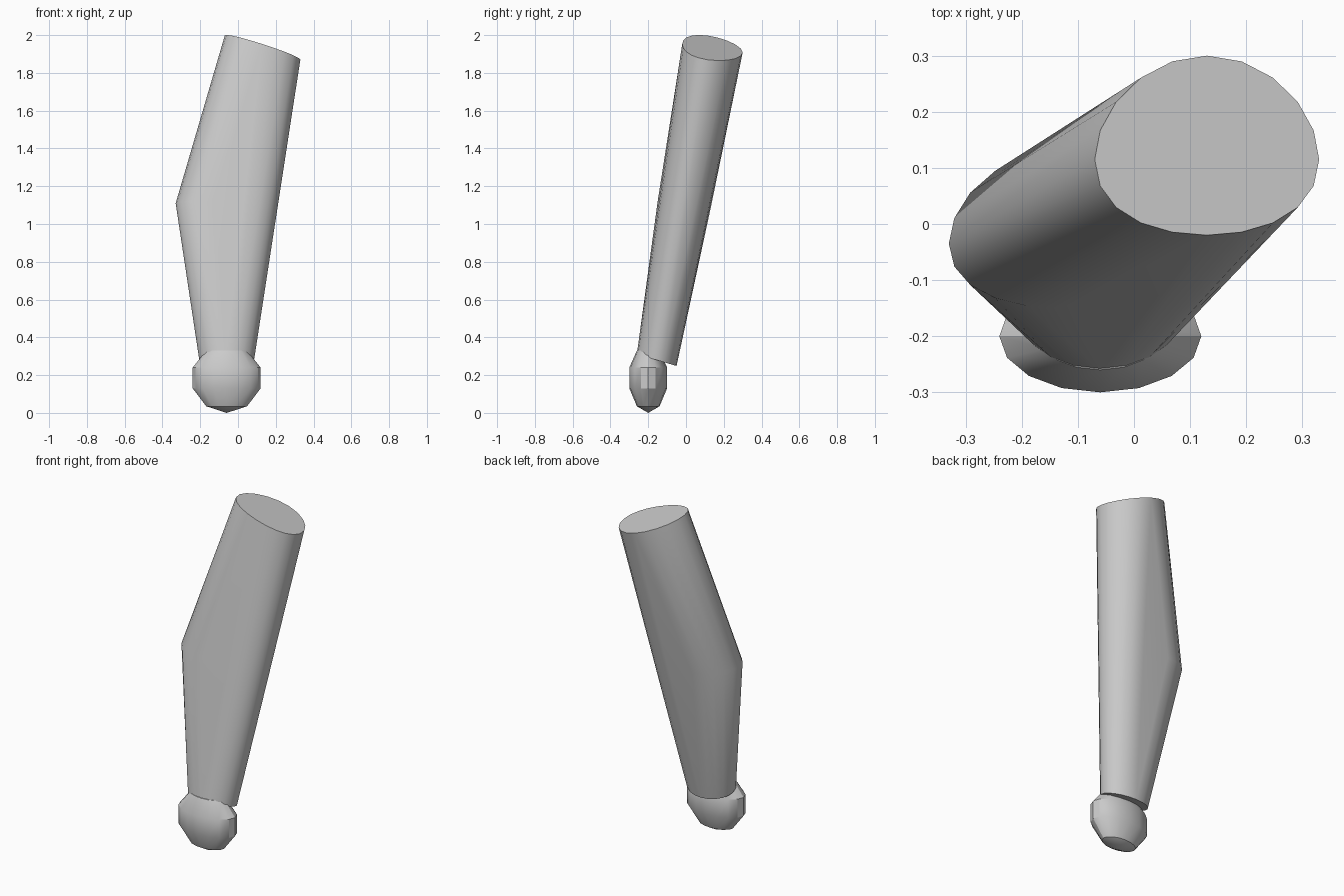
import bpy, bmesh
from math import sin, cos, pi, radians

cube = bpy.data.objects.get("Cube")
if cube:
    bpy.data.objects.remove(cube, do_unlink=True)

grey = bpy.data.materials.new("plain grey")
grey.use_nodes = True
color = (0.6, 0.6, 0.6, 1)
grey.diffuse_color = color
grey.node_tree.nodes["Principled BSDF"].inputs["Base Color"].default_value = color


def ring(bm, center, rx, ry, sides, slope_x=0, slope_y=0, egg=0):
    """Oval ring on a tilted plane; egg shifts the widest part forward."""
    verts = []
    for i in range(sides):
        a = 2 * pi * i / sides
        x = rx * cos(a)
        y = ry * sin(a) - egg * cos(a) ** 2
        verts.append(bm.verts.new((center[0] + x, center[1] + y,
                                   center[2] + slope_x * x + slope_y * y)))
    return verts


def finish(bm, name, angle):
    bmesh.ops.recalc_face_normals(bm, faces=bm.faces)
    mesh = bpy.data.meshes.new(name)
    bm.to_mesh(mesh)
    bm.free()
    obj = bpy.data.objects.new(name, mesh)
    bpy.context.collection.objects.link(obj)
    mesh.materials.append(grey)
    bpy.ops.object.select_all(action='DESELECT')
    obj.select_set(True)
    bpy.context.view_layer.objects.active = obj
    bpy.ops.object.shade_smooth_by_angle(angle=radians(angle))


# Arm: one taut skin around the shoulder, elbow and wrist ovals
bm = bmesh.new()
ring(bm, (0.13, 0.14, 1.93), 0.2, 0.16, 20, -0.32, -0.14, 0.025)
ring(bm, (-0.13, -0.01, 1.1), 0.2, 0.14, 20, -0.03, -0.14, 0.025)
ring(bm, (-0.06, -0.155, 0.28), 0.145, 0.105, 20, 0, -0.3)
hull = bmesh.ops.convex_hull(bm, input=bm.verts)
inside = {g for g in hull["geom_interior"] + hull["geom_unused"]
          if isinstance(g, bmesh.types.BMVert)}
bmesh.ops.delete(bm, geom=list(inside), context='VERTS')
bmesh.ops.dissolve_limit(bm, angle_limit=radians(0.3), verts=bm.verts, edges=bm.edges)
finish(bm, "arm", 30)

# Hand: flattened faceted ball with pointed poles
bm = bmesh.new()
SIDES = 16
rings = [ring(bm, (-0.06, -0.2, z), 0.18 * r, 0.1 * r, SIDES)
         for z, r in ((0.035, 0.6), (0.13, 1), (0.24, 1), (0.33, 0.6))]
for low, high in zip(rings, rings[1:]):
    for i in range(SIDES):
        j = (i + 1) % SIDES
        bm.faces.new((low[i], low[j], high[j], high[i]))
for z, edge in ((0, rings[0]), (0.36, rings[-1])):
    pole = bm.verts.new((-0.06, -0.2, z))
    for i in range(SIDES):
        bm.faces.new((edge[i], edge[(i + 1) % SIDES], pole))
finish(bm, "hand", 30)
